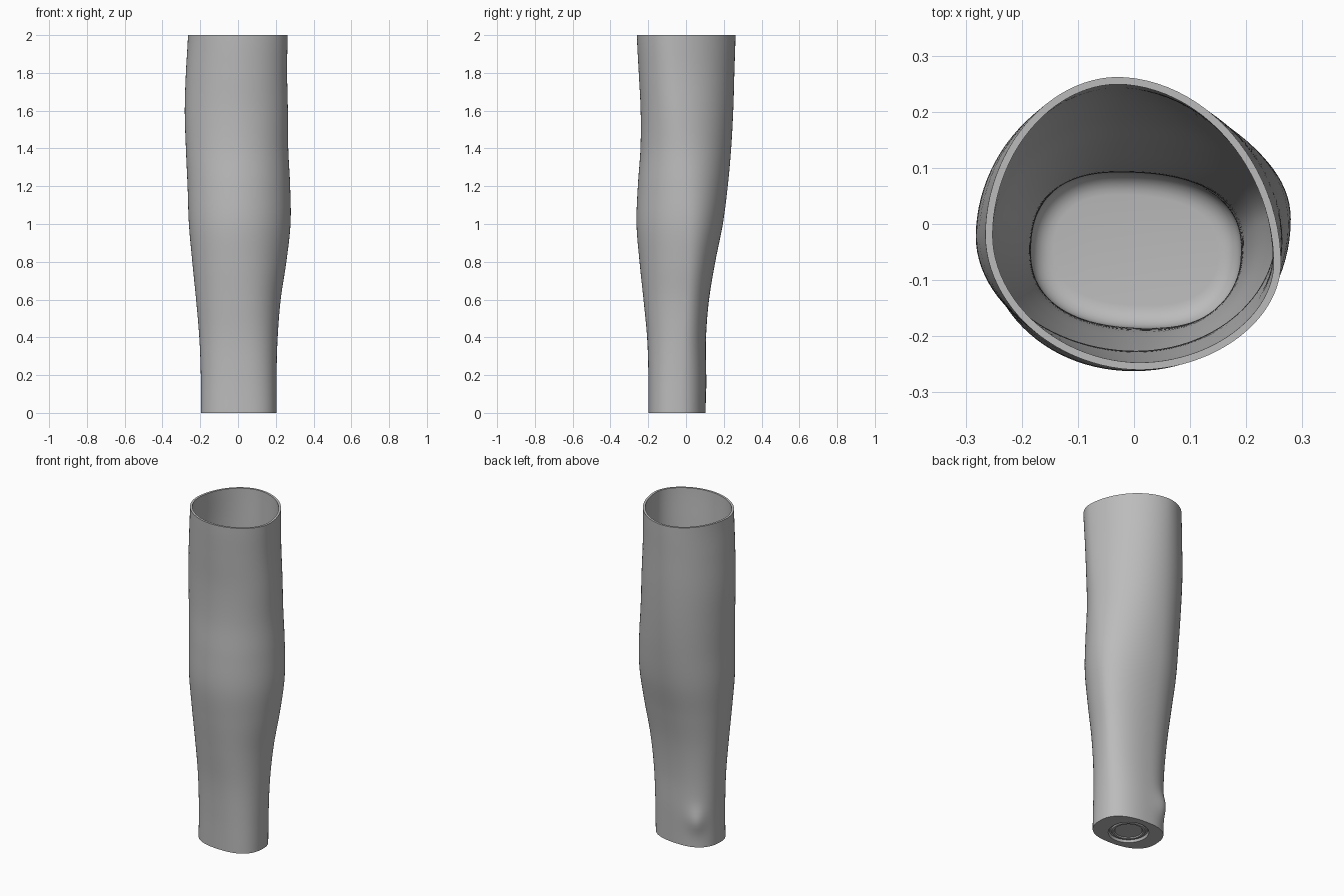
import bpy, bmesh, math
from math import cos, sin, pi, exp

cube = bpy.data.objects.get("Cube")
if cube:
    bpy.data.objects.remove(cube, do_unlink=True)

SEGMENTS = 96
LEVELS = 72
HEIGHT = 2.0
WALL = 0.013
FLOOR = 0.04
CENTRE = (0.0, -0.047)

# Limb outline by even height steps: left x, right x, front y, back y
EXTENTS = [
    (-.197, .204, -.198, .104), (-.197, .204, -.199, .106),
    (-.205, .210, -.206, .106), (-.222, .226, -.225, .122),
    (-.242, .256, -.246, .155), (-.260, .278, -.262, .195),
    (-.267, .276, -.255, .221), (-.276, .266, -.241, .239),
    (-.282, .264, -.240, .250), (-.276, .260, -.250, .256),
    (-.265, .262, -.260, .262),
]
# Where those extremes sit (y, y, x, x) and the corner fullness: wrist, middle, rim
SKEW = [
    (-.05, -.05, -.03, .03, 2.4), (-.03, .01, -.02, .0, 2.05), (-.02, -.07, -.03, .01, 1.93),
]


def spline(rows, t):
    """Smooth interpolation through evenly spaced rows, t from 0 to 1."""
    last = len(rows) - 1
    i = min(int(t * last), last - 1)
    f = t * last - i
    a, b, c, d = (rows[min(max(i + k, 0), last)] for k in (-1, 0, 1, 2))
    return [q + f / 2 * (r - p + f * (2 * p - 5 * q + 4 * r - s + f * (3 * (q - r) + s - p)))
            for p, q, r, s in zip(a, b, c, d)]


def section(z, inset=0.0, height=None):
    """Closed outline made of four quarter superellipses, with the wrist bone bump."""
    t = min(max(z / HEIGHT, 0), 1)
    xl, xr, yf, yb = spline(EXTENTS, t)
    yl, yr, xb, xf, power = spline(SKEW, t)
    xl, xr, yf, yb = xl + inset, xr - inset, yf + inset, yb - inset
    points = []
    for i in range(SEGMENTS):
        a = 2 * pi * i / SEGMENTS
        c, s = cos(a), sin(a)
        u, v = abs(c) ** (2 / power), abs(s) ** (2 / power)
        cx, cy = (xb if s >= 0 else xf), (yr if c >= 0 else yl)
        x = cx + u * (xr - cx if c >= 0 else xl - cx)
        y = cy + v * (yb - cy if s >= 0 else yf - cy)
        if inset == 0:
            bump = .02 * exp(-((z - .16) / .07) ** 2 - ((a - .68 * pi) / .35) ** 2)
            x, y = x - bump * .6, y + bump * .8
        points.append((x, y, z if height is None else height))
    return points


def circle(radius, z):
    return [(CENTRE[0] + radius * cos(2 * pi * i / SEGMENTS),
             CENTRE[1] + radius * sin(2 * pi * i / SEGMENTS), z) for i in range(SEGMENTS)]


# Stepped round socket under the wrist
loops = [circle(.075, .012), circle(.08, .006), circle(.092, .006),
         circle(.097, .014), circle(.106, .014), circle(.112, 0)]
# Outer skin, rim and inner wall
loops += [section(HEIGHT * i / LEVELS) for i in range(LEVELS + 1)]
bottom = FLOOR + .04
loops += [section(bottom + (HEIGHT - bottom) * i / LEVELS, WALL) for i in range(LEVELS, -1, -1)]
# Rounded corner down to the cavity floor
for k in range(1, 7):
    a = k / 6 * pi / 2
    loops.append(section(bottom, WALL + .04 * (1 - cos(a)), bottom - .04 * sin(a)))

bm = bmesh.new()
rings = [[bm.verts.new(p) for p in loop] for loop in loops]
for lower, upper in zip(rings, rings[1:]):
    for i in range(SEGMENTS):
        j = (i + 1) % SEGMENTS
        bm.faces.new((lower[i], lower[j], upper[j], upper[i]))
bm.faces.new(rings[0][::-1])
bm.faces.new(rings[-1])
bmesh.ops.recalc_face_normals(bm, faces=bm.faces)
mesh = bpy.data.meshes.new("hollow_limb_shell")
bm.to_mesh(mesh)
bm.free()

shell = bpy.data.objects.new("hollow_limb_shell", mesh)
bpy.context.collection.objects.link(shell)

grey = bpy.data.materials.new("plain grey")
grey.use_nodes = True
colour = (.5, .5, .5, 1)
grey.diffuse_color = colour
grey.node_tree.nodes["Principled BSDF"].inputs["Base Color"].default_value = colour
mesh.materials.append(grey)

bpy.ops.object.select_all(action="DESELECT")
shell.select_set(True)
bpy.context.view_layer.objects.active = shell
bpy.ops.object.shade_smooth_by_angle(angle=math.radians(35))
